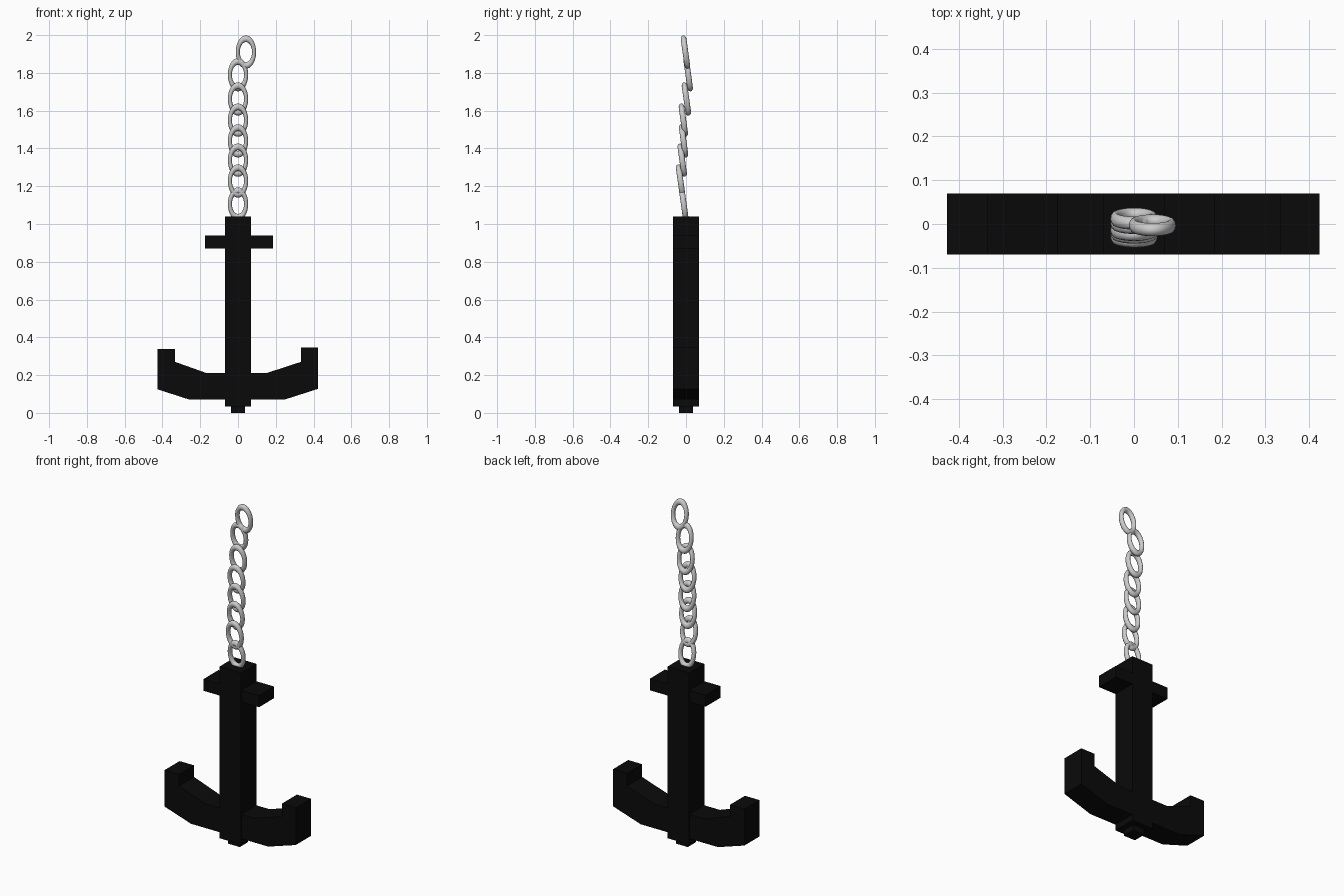
import bpy, bmesh, math
from mathutils import Matrix

if "Cube" in bpy.data.objects:
    bpy.data.objects.remove(bpy.data.objects["Cube"])


def material(name, rgb):
    m = bpy.data.materials.new(name)
    m.diffuse_color = (*rgb, 1)
    m.use_nodes = True
    m.node_tree.nodes["Principled BSDF"].inputs["Base Color"].default_value = m.diffuse_color
    return m


black = material("black_iron", (0.003, 0.003, 0.003))
steel = material("light_grey_steel", (0.6, 0.6, 0.6))


def add_object(name, bm, mat):
    bmesh.ops.recalc_face_normals(bm, faces=bm.faces)
    mesh = bpy.data.meshes.new(name)
    bm.to_mesh(mesh)
    bm.free()
    mesh.materials.append(mat)
    ob = bpy.data.objects.new(name, mesh)
    bpy.context.collection.objects.link(ob)
    return ob


def slab(name, outline, half_depth):
    """Front (x, z) outline extruded along y."""
    bm = bmesh.new()
    face = bm.faces.new([bm.verts.new((x, -half_depth, z)) for x, z in outline])
    ext = bmesh.ops.extrude_face_region(bm, geom=[face])
    for v in ext["geom"]:
        if isinstance(v, bmesh.types.BMVert):
            v.co.y = half_depth
    return add_object(name, bm, black)


def box(name, x0, x1, z0, z1, half_depth):
    return slab(name, [(x0, z0), (x1, z0), (x1, z1), (x0, z1)], half_depth)


# Shank, foot and stock
box("shank", -0.07, 0.07, 0.035, 1.04, 0.07)
box("foot", -0.038, 0.038, 0.0, 0.05, 0.038)
box("stock", -0.175, 0.185, 0.87, 0.938, 0.0695)

# Curved arms with upturned flukes
slab("arms", [(-0.427, 0.125), (-0.256, 0.07), (0.245, 0.07), (0.423, 0.127),
              (0.423, 0.345), (0.333, 0.345), (0.333, 0.27), (0.155, 0.212),
              (-0.17, 0.212), (-0.333, 0.27), (-0.333, 0.338), (-0.427, 0.338)], 0.0695)

# Chain: (x, y, z) centre of each tilted oval link
links = [(0.0, -0.012, 1.106), (0.0, -0.029, 1.228), (0.0, -0.02, 1.338),
         (0.0, -0.013, 1.44), (0.0, -0.014, 1.55), (0.0, 0.002, 1.662),
         (0.0, 0.012, 1.79), (0.042, -0.003, 1.91)]
for i, centre in enumerate(links):
    bpy.ops.mesh.primitive_torus_add(major_radius=1, minor_radius=0.25,
                                     major_segments=48, minor_segments=12)
    ob = bpy.context.object
    ob.name = f"chain_link_{i + 1}"
    # Stand the ring upright, squash to an oval, then lean it back
    ob.data.transform(Matrix.Translation(centre)
                      @ Matrix.Rotation(math.radians(8), 4, 'X')
                      @ Matrix.Diagonal((0.043, 0.06, 0.071, 1))
                      @ Matrix.Rotation(math.radians(90), 4, 'X'))
    ob.data.materials.append(steel)
    bpy.ops.object.shade_smooth()
